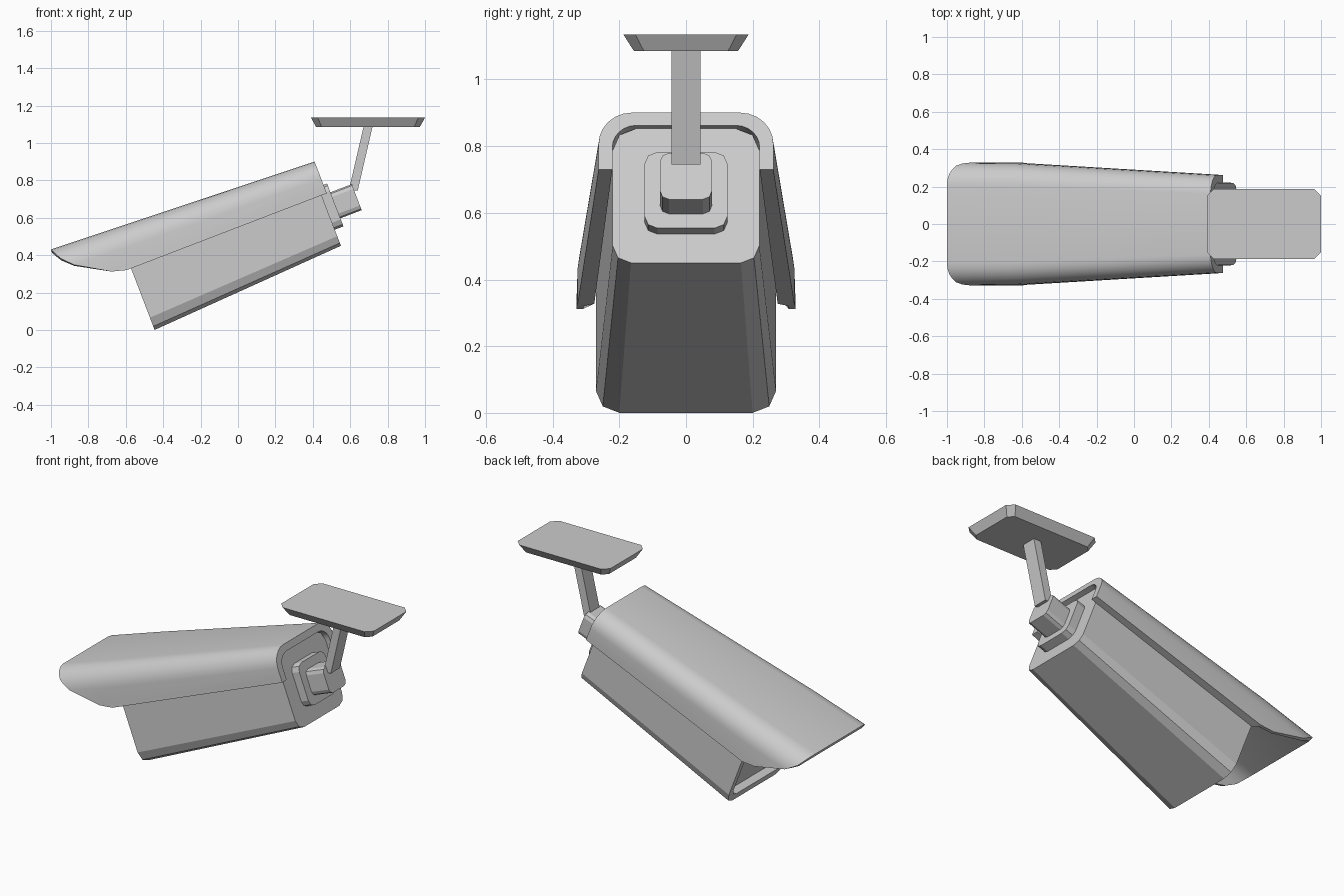
import bpy, bmesh, math

if "Cube" in bpy.data.objects:
    bpy.data.objects.remove(bpy.data.objects["Cube"])

TILT = math.radians(21)
C, S = math.cos(TILT), math.sin(TILT)


def tilted(u, y, v):
    # u runs along the camera axis to the rear, v is up from it
    return (u * C - v * S, y, u * S + v * C)


def finish(bm, name, smooth=None):
    bmesh.ops.recalc_face_normals(bm, faces=bm.faces)
    me = bpy.data.meshes.new(name)
    bm.to_mesh(me)
    bm.free()
    ob = bpy.data.objects.new(name, me)
    bpy.context.collection.objects.link(ob)
    if smooth:
        bpy.ops.object.select_all(action='DESELECT')
        ob.select_set(True)
        bpy.context.view_layer.objects.active = ob
        bpy.ops.object.shade_smooth_by_angle(angle=math.radians(smooth))
    return ob


def round_rect(w, a, b, r_low, r_high, seg):
    # closed section, width +-w, from a to b
    pts = []
    for sx, sy, start in ((1, 1, 0), (-1, 1, 90), (-1, -1, 180), (1, -1, 270)):
        r = r_high if sy > 0 else r_low
        cx, cy = sx * (w - r), (b - r if sy > 0 else a + r)
        for i in range(seg + 1):
            t = math.radians(start + 90 * i / seg)
            pts.append((cx + r * math.cos(t), cy + r * math.sin(t)))
    return pts


def loft(name, rings, smooth=None):
    bm = bmesh.new()
    vs = [[bm.verts.new(p) for p in ring] for ring in rings]
    n = len(vs[0])
    for a, b in zip(vs, vs[1:]):
        for j in range(n):
            bm.faces.new((a[j], a[(j + 1) % n], b[(j + 1) % n], b[j]))
    bm.faces.new(vs[0])
    bm.faces.new(vs[-1])
    return finish(bm, name, smooth)


def section(u, *args):
    return [tilted(u, y, v) for y, v in round_rect(*args)]


# Tapered housing with a recessed front window
loft("camera_body", [
    section(-0.375, 0.235, 0.20, 0.66, 0.05, 0.07, 2),
    section(-0.416, 0.235, 0.20, 0.66, 0.05, 0.07, 2),
    section(-0.416, 0.27, 0.160, 0.695, 0.07, 0.10, 2),
    section(0.675, 0.22, 0.223, 0.654, 0.055, 0.07, 2)][1:])
body = bpy.data.objects["camera_body"]
bm = bmesh.new()
bm.from_mesh(body.data)
front = min((f for f in bm.faces if len(f.verts) > 4),
            key=lambda f: f.calc_center_median().x)
res = bmesh.ops.extrude_discrete_faces(bm, faces=[front])
bmesh.ops.translate(bm, verts=res["faces"][0].verts, vec=(0.045 * C, 0, 0.045 * S))
bmesh.ops.recalc_face_normals(bm, faces=bm.faces)
bm.to_mesh(body.data)
bm.free()

# Sun hood: an open shell with a swept-back front edge
FRONT_EDGE = ((0.512, -0.44), (0.534, -0.52), (0.634, -0.689),
              (0.70, -0.75), (0.76, -0.78))


def front_u(v):
    for (v0, u0), (v1, u1) in zip(FRONT_EDGE, FRONT_EDGE[1:]):
        if v <= v1 + 1e-6:
            return u0 + (u1 - u0) * (v - v0) / (v1 - v0)
    return FRONT_EDGE[-1][1]


def hood_half(w, top, r, seg=6):
    pts = [(w, 0.512), (w, 0.534)]
    for i in range(seg + 1):
        t = math.pi / 2 * i / seg
        pts.append((w - r + r * math.cos(t), top - r + r * math.sin(t)))
    return pts


outer, inner = [], []
for u, w, top, r, thick in ((0.705, 0.262, 0.694, 0.10, 0.041),
                            (-0.42, 0.325, 0.744, 0.118, 0.05),
                            (None, 0.328, 0.760, 0.12, 0.02)):
    base = hood_half(w, top, r)
    us = [front_u(v) if u is None else u for y, v in base]
    for store, t in ((outer, 0), (inner, thick)):
        half = [(uu, y, v) for uu, (y, v) in zip(us, hood_half(w - t, top - t, r - t * 0.7))]
        store.append(half + [(uu, -y, v) for uu, y, v in reversed(half)])

bm = bmesh.new()
shell = [[bm.verts.new(tilted(*p)) for p in ring] for ring in outer + inner[::-1]]
count = len(shell[0])
for k in range(6):
    a, b = shell[k], shell[(k + 1) % 6]
    for j in range(count - 1):
        bm.faces.new((a[j], a[j + 1], b[j + 1], b[j]))
for j in (0, count - 1):
    for k in (0, 1):
        bm.faces.new((shell[k][j], shell[k + 1][j], shell[4 - k][j], shell[5 - k][j]))
finish(bm, "sun_hood", 30)

# Rear plate and swivel block
for name, u0, u1, w, a, b, r in (("rear_plate", 0.66, 0.725, 0.125, 0.315, 0.56, 0.04),
                                 ("swivel_block", 0.71, 0.847, 0.078, 0.361, 0.51, 0.027)):
    loft(name, [section(u, w, a, b, r, r, 2) for u in (u0, u1)])

# Leaning arm
loft("mount_arm", [[(x + dx * 0.024, dy * 0.043, z)
                    for dx, dy in ((1, 1), (-1, 1), (-1, -1), (1, -1))]
                   for x, z in ((0.616, 0.745), (0.696, 1.09))])

# Ceiling plate with bevelled edge and cut corners
loft("ceiling_plate", [[(0.695 + x, y, z) for x, y in round_rect(w, -d, d, c, c, 1)]
                       for w, d, z, c in ((0.277, 0.156, 1.085, 0.03),
                                          (0.305, 0.188, 1.135, 0.036))])
